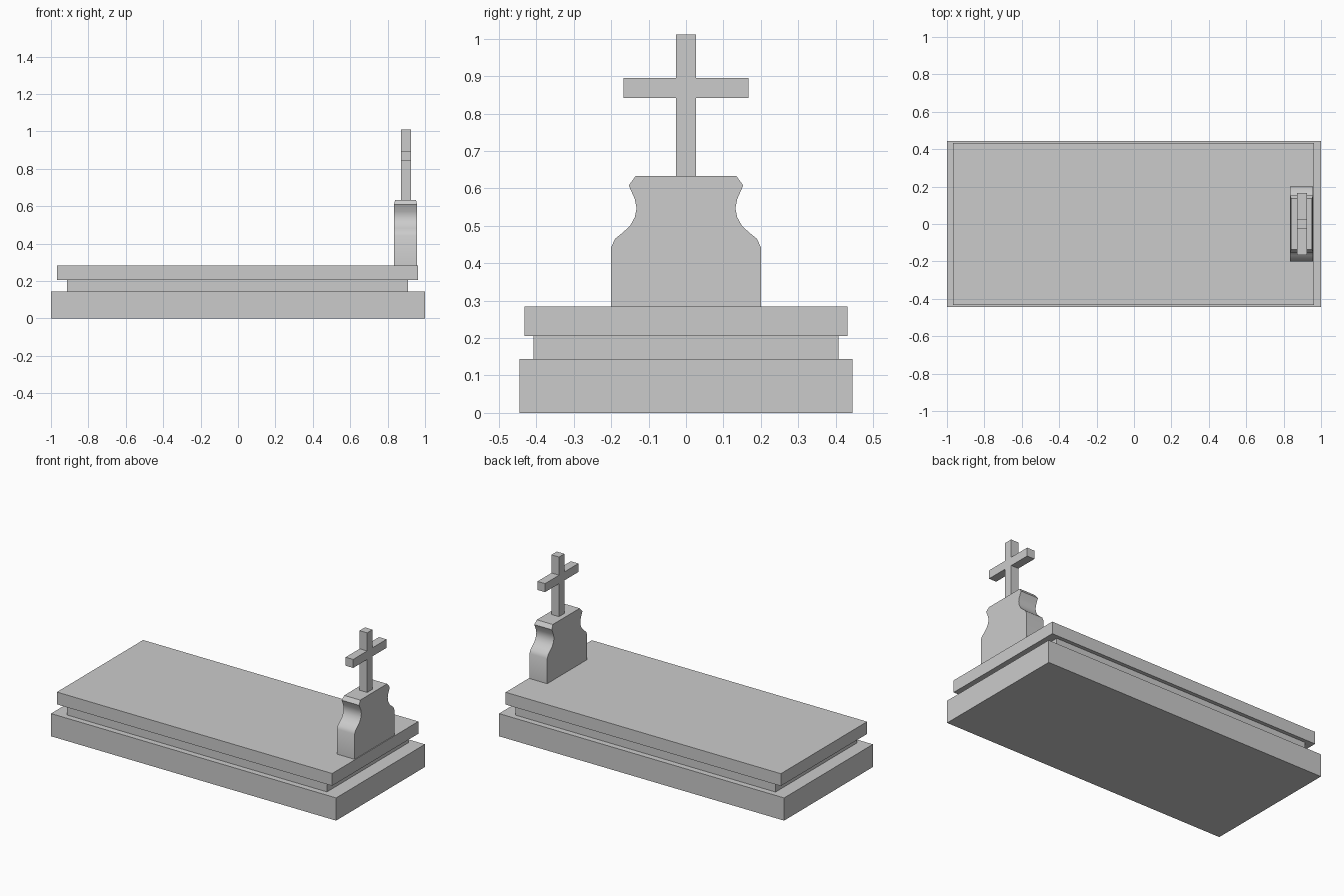
import bpy, bmesh

if "Cube" in bpy.data.objects:
    bpy.data.objects.remove(bpy.data.objects["Cube"])


def finish(name, bm):
    bmesh.ops.recalc_face_normals(bm, faces=bm.faces)
    me = bpy.data.meshes.new(name)
    bm.to_mesh(me)
    bm.free()
    ob = bpy.data.objects.new(name, me)
    bpy.context.collection.objects.link(ob)
    return ob


def extrude_profile(name, half, x0, x1, bevel_top=0.0):
    """Mirror a (y, z) half outline and extrude it along x."""
    pts = half + [(-y, z) for y, z in reversed(half)]
    bm = bmesh.new()
    face = bm.faces.new([bm.verts.new((x0, y, z)) for y, z in pts])
    ext = bmesh.ops.extrude_face_region(bm, geom=[face])
    new = [g for g in ext["geom"] if isinstance(g, bmesh.types.BMVert)]
    bmesh.ops.translate(bm, verts=new, vec=(x1 - x0, 0, 0))
    # draw the top edge in slightly
    top = max(z for y, z in pts)
    mid = (x0 + x1) / 2
    for v in bm.verts:
        if abs(v.co.z - top) < 1e-5:
            v.co.x += bevel_top if v.co.x < mid else -bevel_top
    return finish(name, bm)


def box(name, x0, x1, y, z0, z1):
    return extrude_profile(name, [(y, z0), (y, z1)], x0, x1)


# Stepped tomb: base, recessed neck, covering slab
box("base_plinth", -1.0, 1.0, 0.445, 0.0, 0.144)
box("recessed_neck", -0.914, 0.91, 0.408, 0.144, 0.206)
box("cover_slab", -0.968, 0.963, 0.432, 0.206, 0.284)

# Headstone with waisted shoulders
stone = extrude_profile("headstone", [
    (0.2, 0.284), (0.2, 0.443), (0.19, 0.465), (0.168, 0.483),
    (0.149, 0.501), (0.137, 0.523), (0.132, 0.547), (0.137, 0.572),
    (0.153, 0.608), (0.135, 0.633)], 0.834, 0.958, 0.006)
bpy.context.view_layer.objects.active = stone
stone.select_set(True)
bpy.ops.object.shade_smooth_by_angle(angle=0.6)

# Cross on top
extrude_profile("cross", [
    (0.027, 0.633), (0.027, 0.842), (0.167, 0.842),
    (0.167, 0.896), (0.027, 0.896), (0.027, 1.011)], 0.872, 0.925)
